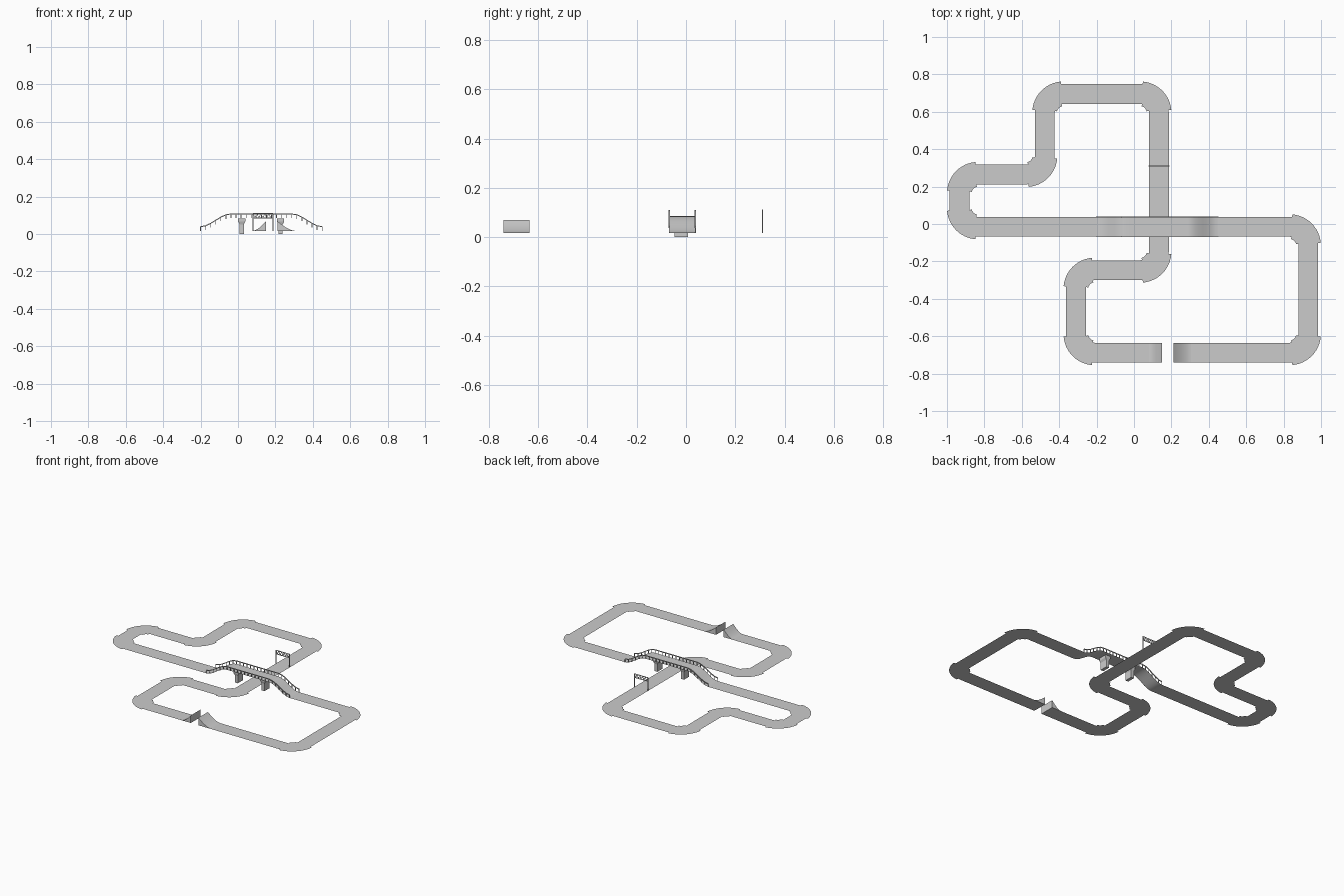
import bpy, bmesh, math
from mathutils import Vector

if "Cube" in bpy.data.objects:
    bpy.data.objects.remove(bpy.data.objects["Cube"])

Z = 0.017      # road height
HW = 0.053     # half road width
R = 0.10       # corner turning radius


def make(name, verts, faces, up=False, smooth=False):
    me = bpy.data.meshes.new(name)
    me.from_pydata([tuple(v) for v in verts], [], faces)
    bm = bmesh.new()
    bm.from_mesh(me)
    if up:
        bm.normal_update()
        bmesh.ops.reverse_faces(bm, faces=[f for f in bm.faces if f.normal.z < 0])
    else:
        bmesh.ops.recalc_face_normals(bm, faces=bm.faces)
    bm.to_mesh(me)
    bm.free()
    ob = bpy.data.objects.new(name, me)
    bpy.context.collection.objects.link(ob)
    if smooth:
        bpy.ops.object.select_all(action='DESELECT')
        ob.select_set(True)
        bpy.context.view_layer.objects.active = ob
        bpy.ops.object.shade_smooth_by_angle(angle=math.radians(30))
    return ob


def ribbon(name, a_side, b_side, smooth=False):
    n = len(a_side)
    faces = [(i, i + 1, n + i + 1, n + i) for i in range(n - 1)]
    return make(name, a_side + b_side, faces, up=True, smooth=smooth)


def straight(name, a, b):
    d = (b - a).normalized()
    s = Vector((-d.y, d.x)) * HW
    ribbon(name, [(*(a + s), Z), (*(b + s), Z)], [(*(a - s), Z), (*(b - s), Z)])


def arc(c, e1, e2, r, lo, hi, z, n=12):
    pts = []
    for i in range(n + 1):
        t = math.radians(lo + (hi - lo) * i / n)
        p = c + (e1 * math.cos(t) + e2 * math.sin(t)) * r
        pts.append((p.x, p.y, z))
    return pts


def corner(i, p, u, v):
    # quarter-turn road with raised kerb strips on both edges
    c = p + (v - u) * R
    for name, r0, r1, lo, hi, z in (("corner_road", R - HW, R + HW, 0, 90, Z),
                                    ("outer_kerb", 0.142, 0.167, 5, 85, Z + .001),
                                    ("inner_kerb", 0.035, 0.052, 12, 78, Z + .001)):
        ribbon(f"{name}_{i}", arc(c, -v, u, r0, lo, hi, z), arc(c, -v, u, r1, lo, hi, z))


def box_between(bm, a, b, w):
    # thin square bar from a to b
    a, b = Vector(a), Vector(b)
    d = b - a
    m = bmesh.ops.create_cube(bm, size=1)
    q = d.to_track_quat('Z', 'Y')
    for vt in m['verts']:
        vt.co = (a + b) / 2 + q @ Vector((vt.co.x * w, vt.co.y * w, vt.co.z * d.length))


def bars(name, segs):
    bm = bmesh.new()
    for a, b, w in segs:
        box_between(bm, a, b, w)
    me = bpy.data.meshes.new(name)
    bm.to_mesh(me)
    bm.free()
    bpy.context.collection.objects.link(bpy.data.objects.new(name, me))


# road circuit
path = [Vector(p) for p in ((0.08, -.688), (-.31, -.688), (-.31, -.247), (.133, -.247),
                            (.133, .695), (-.477, .695), (-.477, .265), (-.933, .265),
                            (-.933, -.015), (.932, -.015), (.932, -.688), (.305, -.688))]
BX0, BX1, BY = -0.20, 0.45, -0.015
last = len(path) - 2
for i in range(last + 1):
    a, b = path[i], path[i + 1]
    d = (b - a).normalized()
    s = a + d * R if i else a
    e = b - d * R if i < last else b
    if i == 8:                       # gap for the bridge
        straight("road_bridge_west", s, Vector((BX0, BY)))
        straight("road_bridge_east", Vector((BX1, BY)), e)
    else:
        straight(f"road_{i}", s, e)
    if i < last:
        corner(i, b, d, (path[i + 2] - b).normalized())


# bridge deck
def deck_z(x):
    t = min(1, max(0, min((x - BX0) / 0.16, (BX1 - x) / 0.16)))
    return Z + 0.068 * t * t * (3 - 2 * t)


xs = [BX0 + (BX1 - BX0) * i / 48 for i in range(49)]
ribbon("bridge_deck", [(x, BY - HW, deck_z(x)) for x in xs],
       [(x, BY + HW, deck_z(x)) for x in xs], smooth=True)

# bridge railings
for side, y in (("front", BY - HW), ("back", BY + HW)):
    rx = xs[::2]
    segs = [((x, y, deck_z(x)), (x, y, deck_z(x) + .022), .004) for x in rx]
    segs += [((a, y, deck_z(a) + .022), (b, y, deck_z(b) + .022), .005)
             for a, b in zip(rx, rx[1:])]
    bars(f"{side}_railing", segs)

# bridge pillars with flared heads
for k, x in enumerate((0.02, 0.228)):
    rings = ((0, .011, .028), (.052, .011, .028), (.066, .019, .032), (.084, .019, .032))
    v = [(x + sx * hx, BY - .004 + sy * hy, z) for z, hx, hy in rings
         for sx, sy in ((-1, -1), (1, -1), (1, 1), (-1, 1))]
    f = [(4 * r + j, 4 * r + (j + 1) % 4, 4 * r + 4 + (j + 1) % 4, 4 * r + 4 + j)
         for r in range(3) for j in range(4)]
    make(f"bridge_pillar_{k}", v, f + [(3, 2, 1, 0), (12, 13, 14, 15)])

# jump ramps: concave curve with closed sides and end wall
for name, x0, x1 in (("left_jump_ramp", 0.08, 0.15), ("right_jump_ramp", 0.305, 0.21)):
    n = 10
    prof = [(x0 + (x1 - x0) * i / n, Z + .053 * (i / n) ** 1.6) for i in range(n + 1)]
    prof.append((x1, Z))
    m = len(prof)
    v = [(x, y, z) for y in (-.688 - HW, -.688 + HW) for x, z in prof]
    f = [(i, i + 1, m + i + 1, m + i) for i in range(m - 1)]
    f += [(m - 1, 0, m, 2 * m - 1), tuple(range(m)), tuple(range(2 * m - 1, m - 1, -1))]
    make(name, v, f, smooth=True)

# start gate: two posts and a zigzag truss
GY, gx0, gx1, zl, zh = 0.31, 0.08, 0.186, 0.085, 0.110
segs = [((x, GY, Z), (x, GY, zh), .005) for x in (gx0, gx1)]
segs += [((gx0, GY, z), (gx1, GY, z), .004) for z in (zl, zh)]
N = 10
for i in range(N):
    a, b = (gx0 + (gx1 - gx0) * j / N for j in (i, i + 1))
    za, zb = (zl, zh) if i % 2 else (zh, zl)
    segs.append(((a, GY, za), (b, GY, zb), .003))
bars("start_gate", segs)
